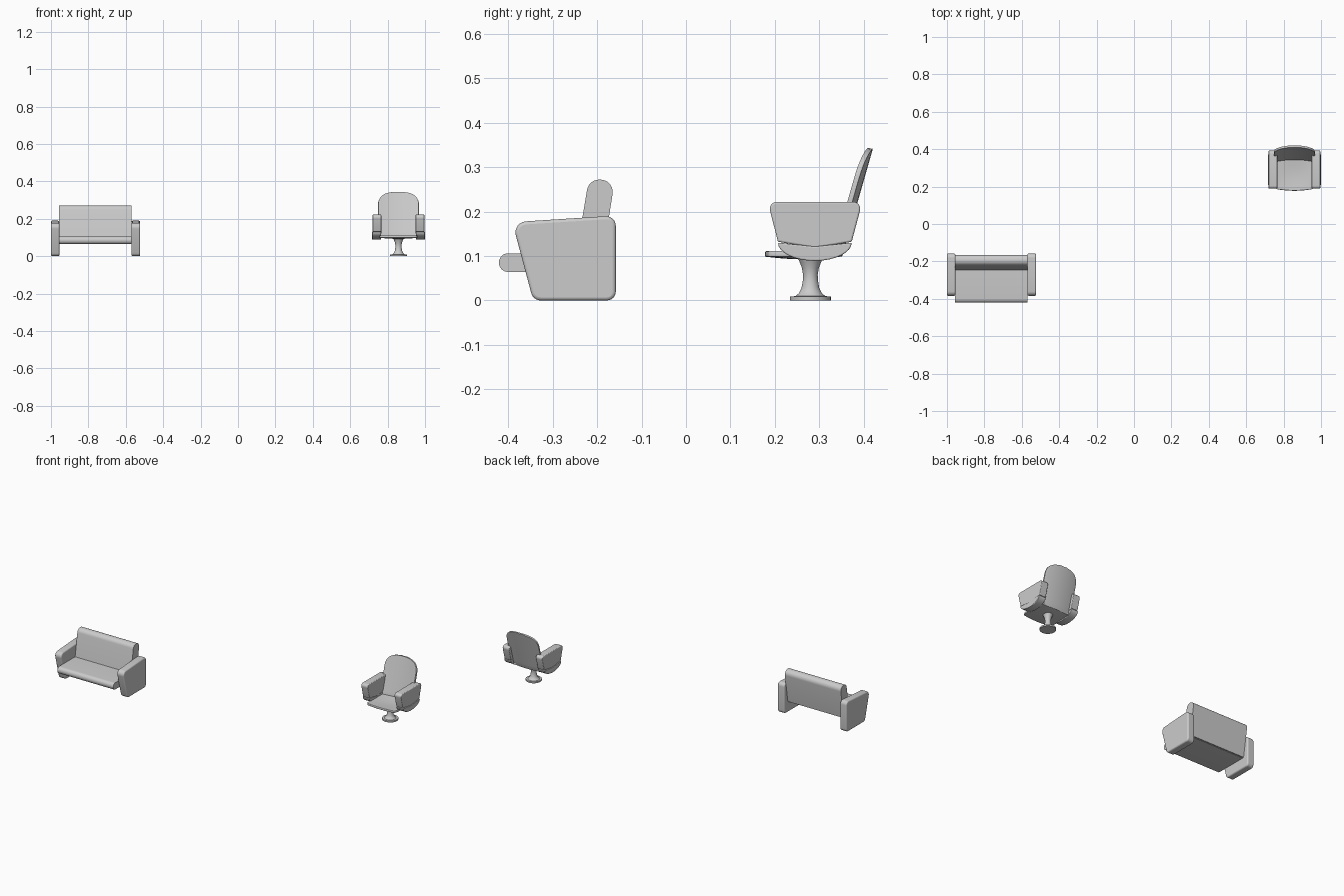
import bpy, bmesh, math
from mathutils import Vector

if "Cube" in bpy.data.objects:
    bpy.data.objects.remove(bpy.data.objects["Cube"])

def finish(name, bm, bevel=0, thick=0):
    bmesh.ops.remove_doubles(bm, verts=bm.verts, dist=1e-5)
    bmesh.ops.recalc_face_normals(bm, faces=bm.faces)
    me = bpy.data.meshes.new(name)
    bm.to_mesh(me)
    bm.free()
    ob = bpy.data.objects.new(name, me)
    bpy.context.collection.objects.link(ob)
    if thick:
        m = ob.modifiers.new("thickness", 'SOLIDIFY')
        m.thickness, m.offset = thick, 0
    if bevel:
        m = ob.modifiers.new("soft_edges", 'BEVEL')
        m.width, m.segments, m.angle_limit = bevel, 3, math.radians(50)
    bpy.ops.object.select_all(action='DESELECT')
    bpy.context.view_layer.objects.active = ob
    ob.select_set(True)
    bpy.ops.object.shade_smooth_by_angle(angle=math.radians(35))
    return ob

def rounded(corners, n=6):
    """Round each (y, z, radius) corner of a polygon."""
    out = []
    for i, (y, z, r) in enumerate(corners):
        p = Vector((y, z))
        a = Vector(corners[i - 1][:2]) - p
        b = Vector(corners[(i + 1) % len(corners)][:2]) - p
        if r == 0:
            out.append(p)
            continue
        half = a.angle(b) / 2
        d = r / math.tan(half)
        c = p + (a.normalized() + b.normalized()).normalized() * r / math.sin(half)
        s, e = p + a.normalized() * d - c, p + b.normalized() * d - c
        for k in range(n + 1):
            t = k / n
            w = s.angle(e)
            out.append(c + (s * math.sin((1 - t) * w) + e * math.sin(t * w)) / math.sin(w))
    return out

def extrude(name, pts, x0, x1, bevel=0):
    """Extrude a side profile along x."""
    bm = bmesh.new()
    f = bm.faces.new([bm.verts.new((x0, p[0], p[1])) for p in pts])
    g = bmesh.ops.extrude_face_region(bm, geom=[f])
    bmesh.ops.translate(bm, vec=(x1 - x0, 0, 0),
                        verts=[v for v in g['geom'] if isinstance(v, bmesh.types.BMVert)])
    return finish(name, bm, bevel)

def sheet(name, rows, thick, bevel=0):
    bm = bmesh.new()
    vs = [[bm.verts.new(p) for p in row] for row in rows]
    for r, s in zip(vs, vs[1:]):
        for i in range(len(r) - 1):
            bm.faces.new((r[i], r[i + 1], s[i + 1], s[i]))
    return finish(name, bm, bevel, thick)

# Sofa
arm = rounded([(-.344, 0, .022), (-.158, 0, .02), (-.158, .191, .022), (-.391, .176, .025)])
for side, x0, x1 in (("left", -1, -.955), ("right", -.57, -.523)):
    extrude("sofa_arm_" + side, arm, x0, x1, .007)
extrude("sofa_seat", rounded([(-.421, .064, .0205), (-.2, .064, 0), (-.2, .106, 0), (-.421, .106, .0205)]),
        -.956, -.569)
extrude("sofa_back", rounded([(-.253, .066, 0), (-.193, .066, 0), (-.16, .272, .028), (-.219, .272, .028)]),
        -.956, -.569)

# Swivel chair arms with a curved lower shell
CX, CY = .858, .28
upper = rounded([(.207, .132, .004), (.29, .118, 0), (.373, .132, .004), (.397, .222, .016), (.184, .222, .016)])
crescent = [(.29 + .083 * math.cos(a), .130 + .041 * math.sin(a))
            for a in [math.pi + math.pi * k / 16 for k in range(17)]] + [(.29, .121)]
for side, s in (("left", -1), ("right", 1)):
    extrude("chair_arm_" + side, upper, CX + s * .092, CX + s * .138, .005)
    extrude("chair_arm_shell_" + side, crescent, CX + s * .093, CX + s * .141, .003)

# Chair seat: thin, slightly dished plate with a bowed front edge
U = [k / 8 - 1 for k in range(17)]
rows = []
for k in range(13):
    v = k / 12
    w = .102 - .008 * (1 - min(1, v * 6)) ** 2
    rows.append([(CX + w * u, .178 + .17 * v + .008 * u * u * (1 - v),
                  .105 - .006 * math.sin(math.pi * v) * (1 - u * u)) for u in U])
sheet("chair_seat", rows, .013, .003)

# Chair backrest: leaning, wrapped around the sitter, rounded top
levels = [(.10, .100), (.13, .103), (.17, .107), (.22, .109)]
for k in range(15):
    a = math.pi / 2 * k / 14
    levels.append((.265 + .077 * math.sin(a) ** .72, .109 * max(0, math.cos(a)) ** .72))
rows = []
for z, w in levels:
    rows.append([(CX + w * u, .346 + (z - .1) * .285 - .012 * (w * u / .109) ** 2, z) for u in U])
sheet("chair_back", rows, .011, .002)

# Turned pedestal
prof = [(0, 0), (.046, 0), (.046, .009), (.034, .0095), (.026, .016), (.020, .028), (.017, .045),
        (.0165, .058), (.019, .073), (.024, .086), (.03, .1), (0, .1)]
bm = bmesh.new()
N = 32
rings = [[bm.verts.new((CX + r * math.cos(2 * math.pi * i / N), CY + r * math.sin(2 * math.pi * i / N), z))
          for i in range(N)] for r, z in prof]
for a, b in zip(rings, rings[1:]):
    for i in range(N):
        j = (i + 1) % N
        bm.faces.new((a[i], a[j], b[j], b[i]))
finish("chair_pedestal", bm)
